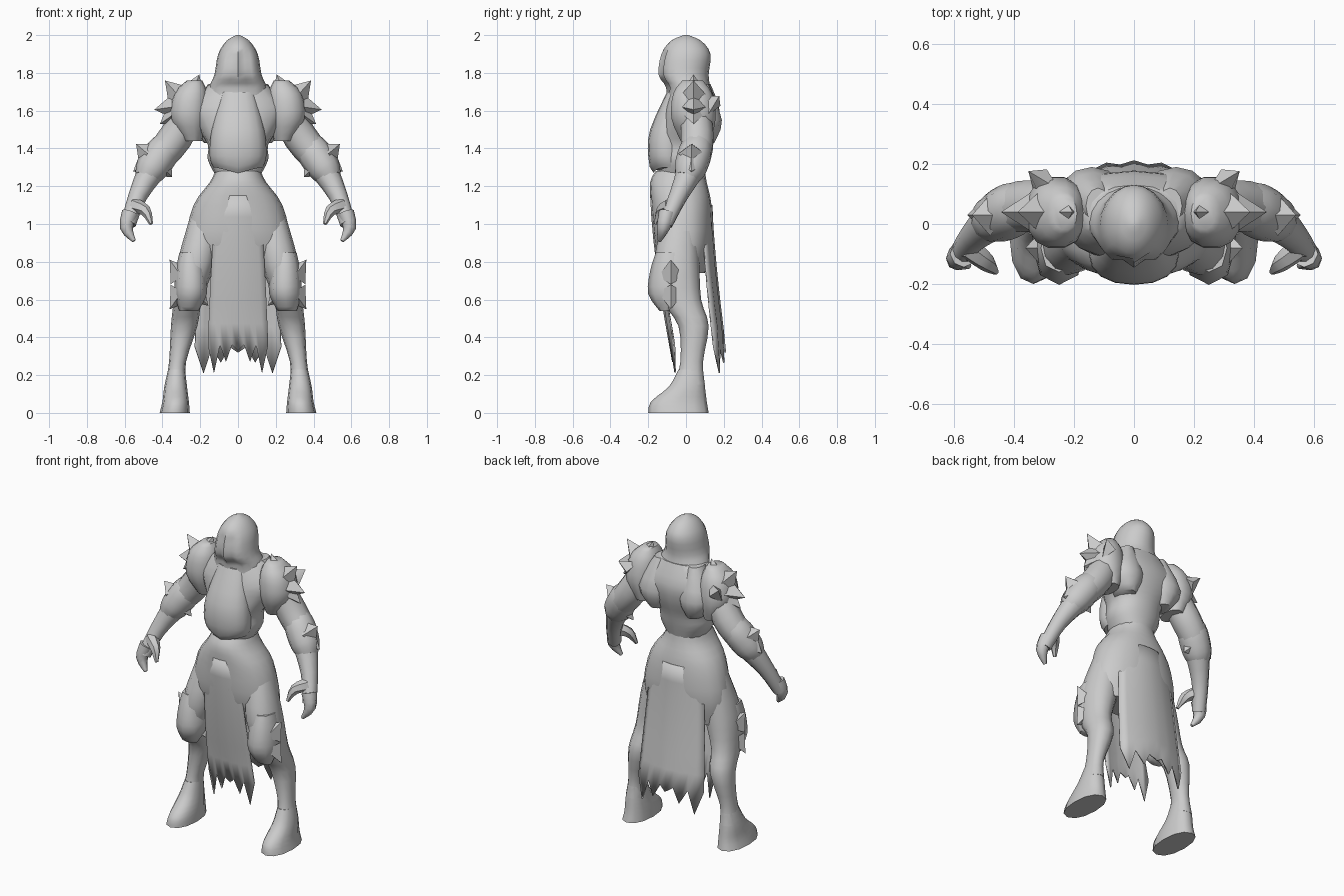
import bpy, bmesh, math
from mathutils import Vector

cube = bpy.data.objects.get("Cube")
if cube:
    bpy.data.objects.remove(cube, do_unlink=True)

grey = bpy.data.materials.new("plain_grey")
grey.use_nodes = True
colour = (.6, .6, .6, 1)
grey.diffuse_color = colour
grey.node_tree.nodes["Principled BSDF"].inputs["Base Color"].default_value = colour
parts = []

def finish(name, bm, mirror=False):
    bmesh.ops.recalc_face_normals(bm, faces=bm.faces[:])
    mesh = bpy.data.meshes.new(name)
    bm.to_mesh(mesh)
    bm.free()
    mesh.materials.append(grey)
    part = bpy.data.objects.new(name, mesh)
    bpy.context.collection.objects.link(part)
    if mirror:
        part.modifiers.new("other_side", "MIRROR").use_mirror_merge = False
    parts.append(part)
    return part

def level(z, wide, front, back, x=0):
    """Key for a level cross-section."""
    return Vector((x, z, wide, front, back))

def joint(x, y, z, thick):
    """Key for a cross-section square to a limb."""
    return Vector((x, y, z, thick))

def blend(keys, steps=3):
    """Smooth run of cross-sections through a few keys."""
    ends = [keys[0], *keys, keys[-1]]
    for before, start, end, after in zip(ends, keys, keys[1:], ends[3:]):
        leave, arrive = (end - before) / 2, (after - start) / 2
        for step in range(steps):
            t = step / steps
            ease = t * t * (3 - 2 * t)
            yield start.lerp(end, ease) + leave * t * (1 - t) ** 2 - arrive * t * t * (1 - t)
    yield keys[-1]

def circle(sides, power=1):
    for i in range(sides):
        angle = math.tau * i / sides
        c, s = math.cos(angle), math.sin(angle)
        yield math.copysign(abs(c) ** power, c), math.copysign(abs(s) ** power, s)

def skin(name, rings, mirror, shape=None):
    bm = bmesh.new()
    rows = [[bm.verts.new(point) for point in ring] for ring in rings]
    for low, high in zip(rows, rows[1:]):
        for i in range(len(low)):
            bm.faces.new((low[i - 1], low[i], high[i], high[i - 1]))
    bm.faces.new(rows[0])
    bm.faces.new(rows[-1])
    if shape:
        for vert in bm.verts:
            shape(vert.co)
    finish(name, bm, mirror)

def loft(name, *keys, sides=16, power=.9, mirror=False, shape=None):
    rings = []
    for x, z, wide, front, back in blend(keys):
        middle, deep = (front + back) / 2, (back - front) / 2
        rings.append([(x + wide * c, middle + deep * s, z) for c, s in circle(sides, power)])
    skin(name, rings, mirror, shape)

def limb(name, *keys, sides=10):
    path = list(blend(keys))
    rings = []
    for i, key in enumerate(path):
        ahead = path[min(i + 1, len(path) - 1)] - path[max(i - 1, 0)]
        along = ahead.to_3d().normalized()
        across = along.cross(Vector((0, 1, 0))).normalized()
        deep = across.cross(along)
        rings.append([key.to_3d() + (across * c + deep * s) * key.w for c, s in circle(sides)])
    skin(name, rings, True)

def thorns(name, centre, inner, reach, angles, thick=.07, lean=0):
    """Fan of broad pointed thorns around a guard."""
    bm = bmesh.new()
    depth = Vector((0, 1, 0))
    for angle in map(math.radians, angles):
        out = Vector((math.cos(angle), lean, math.sin(angle)))
        across = Vector((-math.sin(angle), 0, math.cos(angle)))
        base = Vector(centre) + out * inner
        tip = bm.verts.new(Vector(centre) + out * reach)
        ring = [bm.verts.new(base + (across * c + depth * s) * thick) for c, s in circle(4)]
        for i in range(len(ring)):
            bm.faces.new((ring[i - 1], ring[i], tip))
        bm.faces.new(ring)
    finish(name, bm, True)

def cloth(name, top, hem, top_wide, hem_wide, top_y, hem_y, curl, sag, ragged):
    """Hanging cloth with soft folds and a torn hem."""
    bm = bmesh.new()
    rows, columns, grid = 7, 10, []
    for row in range(rows + 1):
        fall = row / rows
        line = []
        for column in range(columns + 1):
            side = 2 * column / columns - 1
            odd = column % 2
            x = side * (top_wide + (hem_wide - top_wide) * fall ** .5)
            y = top_y + (hem_y - top_y) * fall ** sag + curl * side ** 2 + odd * fall / 80
            z = top + (hem - top) * fall
            if row == rows:
                z -= ragged * odd * (.2 + .9 * abs(side))
            line.append(bm.verts.new((x, y, z)))
        grid.append(line)
    for high, low in zip(grid, grid[1:]):
        for i in range(columns):
            bm.faces.new((high[i], high[i + 1], low[i + 1], low[i]))
    finish(name, bm).modifiers.new("thickness", "SOLIDIFY").thickness = .008

def face_hollow(point):
    if point.y < -.07 and .01 < abs(point.x) < .06 and 1.7 < point.z < 1.9:
        point.y += .02

def pointed_edge(point):
    if point.y < -.1 and point.z < 1.35:
        point.z -= max(0, .03 - abs(point.x) / 4)

# Hood
loft("hood",
     level(z=1.6, wide=.18, front=-.1, back=.16), level(z=1.72, wide=.155, front=-.105, back=.13),
     level(z=1.79, wide=.125, front=-.145, back=.12), level(z=1.9, wide=.105, front=-.13, back=.13),
     level(z=1.97, wide=.06, front=-.08, back=.08), level(z=2, wide=.01, front=-.01, back=.01),
     sides=20, power=1, shape=face_hollow)

# Torso and armour plates
loft("torso",
     level(z=1.26, wide=.12, front=-.15, back=.1), level(z=1.34, wide=.16, front=-.15, back=.12),
     level(z=1.42, wide=.16, front=-.15, back=.14), level(z=1.52, wide=.22, front=-.13, back=.17),
     level(z=1.62, wide=.25, front=-.11, back=.175), level(z=1.74, wide=.15, front=-.07, back=.13))
loft("breastplate",
     level(z=1.3, wide=.13, front=-.17, back=0), level(z=1.36, wide=.15, front=-.2, back=0),
     level(z=1.5, wide=.14, front=-.19, back=0), level(z=1.7, wide=.09, front=-.1, back=0),
     shape=pointed_edge)
loft("back_plate",
     level(x=.13, z=1.43, wide=.05, front=0, back=.15), level(x=.14, z=1.55, wide=.11, front=0, back=.19),
     level(x=.12, z=1.74, wide=.04, front=0, back=.12),
     sides=12, power=1, mirror=True)

# Skirt and hanging cloth
loft("skirt",
     level(z=1.28, wide=.12, front=-.16, back=.1), level(z=1.22, wide=.15, front=-.19, back=.11),
     level(z=1.1, wide=.235, front=-.185, back=.135), level(z=.9, wide=.28, front=-.165, back=.14),
     level(z=.74, wide=.25, front=-.1, back=.1), sides=20)
cloth("front_cloth", top=1.15, hem=.36, top_wide=.1, hem_wide=.16,
      top_y=-.19, hem_y=-.09, curl=.025, sag=1.5, ragged=.16)
cloth("back_cloth", top=1.1, hem=.35, top_wide=.16, hem_wide=.23,
      top_y=.14, hem_y=.2, curl=-.05, sag=1.5, ragged=.15)

# Legs and feet
loft("leg",
     level(x=.17, z=1.05, wide=.08, front=-.11, back=.06), level(x=.22, z=.8, wide=.1, front=-.17, back=.07),
     level(x=.265, z=.6, wide=.075, front=-.13, back=.08), level(x=.285, z=.46, wide=.07, front=-.04, back=.12),
     level(x=.32, z=.27, wide=.045, front=-.03, back=.09), level(x=.33, z=.15, wide=.055, front=-.06, back=.1),
     sides=12, mirror=True)
loft("foot",
     level(x=.325, z=.23, wide=.045, front=-.04, back=.09), level(x=.33, z=.14, wide=.06, front=-.09, back=.1),
     level(x=.33, z=.06, wide=.07, front=-.185, back=.11), level(x=.335, z=0, wide=.08, front=-.2, back=.12),
     sides=12, mirror=True)

# Knee guards
loft("knee_guard",
     level(x=.26, z=.54, wide=.05, front=-.14, back=-.08), level(x=.25, z=.63, wide=.085, front=-.2, back=.03),
     level(x=.25, z=.75, wide=.08, front=-.19, back=.03), level(x=.25, z=.85, wide=.06, front=-.16, back=0),
     sides=8, mirror=True)
thorns("knee_thorns", (.27, -.08, .68), inner=.05, reach=.16, angles=(-135, -55, 55))

# Shoulder guards
loft("shoulder_guard",
     level(x=.24, z=1.44, wide=.05, front=-.03, back=.13), level(x=.26, z=1.56, wide=.1, front=-.08, back=.16),
     level(x=.25, z=1.69, wide=.09, front=-.07, back=.14), level(x=.23, z=1.76, wide=.04, front=-.02, back=.09),
     sides=14, mirror=True)
thorns("shoulder_thorns", (.27, .04, 1.63), inner=.05, reach=.175, angles=(-35, -8, 48, 112), thick=.08)
thorns("shoulder_rear_thorn", (.26, .08, 1.6), inner=.04, reach=.12, angles=[40], lean=.8)

# Arms
limb("arm",
     joint(x=.24, y=.04, z=1.62, thick=.08), joint(x=.33, y=.06, z=1.46, thick=.09),
     joint(x=.43, y=.04, z=1.33, thick=.08), joint(x=.53, y=-.04, z=1.15, thick=.05),
     joint(x=.58, y=-.11, z=1, thick=.04))
limb("elbow_guard",
     joint(x=.36, y=.07, z=1.44, thick=.07), joint(x=.4, y=.05, z=1.38, thick=.09),
     joint(x=.46, y=.02, z=1.29, thick=.085), joint(x=.49, y=0, z=1.24, thick=.06))
thorns("elbow_thorns", (.44, .03, 1.34), inner=.05, reach=.13, angles=(-135, -28, 40))

# Hands
limb("fingers",
     joint(x=.57, y=-.1, z=1.06, thick=.045), joint(x=.59, y=-.12, z=.98, thick=.035),
     joint(x=.55, y=-.14, z=.91, thick=.01), sides=8)
limb("thumb",
     joint(x=.55, y=-.08, z=1.1, thick=.04), joint(x=.49, y=-.13, z=1.07, thick=.03),
     joint(x=.46, y=-.16, z=1, thick=.01), sides=6)

bpy.ops.object.select_all(action="DESELECT")
for part in parts:
    part.select_set(True)
bpy.context.view_layer.objects.active = parts[0]
bpy.ops.object.shade_smooth_by_angle(angle=math.radians(55))
